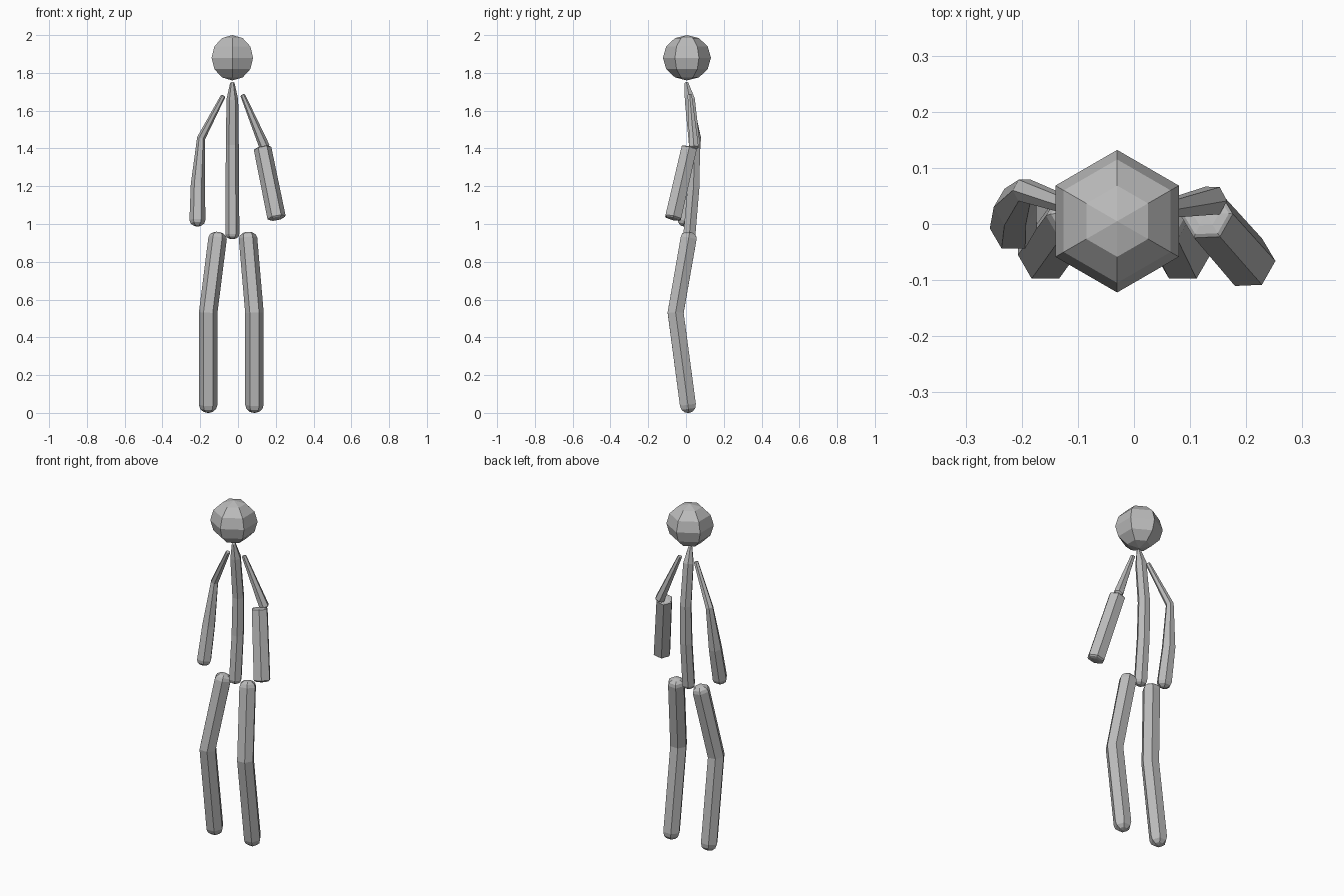
import bpy, bmesh, math
from mathutils import Vector, Matrix

if "Cube" in bpy.data.objects:
    bpy.data.objects.remove(bpy.data.objects["Cube"])

GREY = (0.5, 0.5, 0.5, 1)
mat = bpy.data.materials.new("plain grey")
mat.use_nodes = True
mat.diffuse_color = GREY
mat.node_tree.nodes["Principled BSDF"].inputs["Base Color"].default_value = GREY

SIDES = 6


def finish(name, bm):
    bmesh.ops.recalc_face_normals(bm, faces=bm.faces)
    mesh = bpy.data.meshes.new(name)
    bm.to_mesh(mesh)
    bm.free()
    mesh.materials.append(mat)
    obj = bpy.data.objects.new(name, mesh)
    bpy.context.collection.objects.link(obj)
    return obj


def limb(name, stations, start_dome=1.0, end_dome=1.0):
    """Six-sided tube through (x, y, z, radius) stations, with faceted domes."""
    pts = [Vector(s[:3]) for s in stations]
    radii = [s[3] for s in stations]
    dirs = [(b - a).normalized() for a, b in zip(pts, pts[1:])]
    tangents = [dirs[0]]
    tangents += [(a + b).normalized() for a, b in zip(dirs, dirs[1:])] + [dirs[-1]]
    rings = list(zip(pts, tangents, radii))

    # Dome rings sit 30 and 60 degrees up from each end
    def dome(p, t, r, height):
        return [(p + t * r * height * math.sin(a), t, r * math.cos(a))
                for a in (math.pi / 6, math.pi / 3)]
    head = dome(pts[0], dirs[0], radii[0], -start_dome)[::-1]
    tail = dome(pts[-1], dirs[-1], radii[-1], end_dome)
    rings = head + rings + tail

    bm = bmesh.new()
    loops = []
    for p, t, r in rings:
        u = (Vector((1, 0, 0)) - t * t.x).normalized()
        v = t.cross(u)
        angles = [2 * math.pi * i / SIDES for i in range(SIDES)]
        loops.append([bm.verts.new(p + (u * math.cos(a) + v * math.sin(a)) * r) for a in angles])
    for lo, hi in zip(loops, loops[1:]):
        for i in range(SIDES):
            j = (i + 1) % SIDES
            bm.faces.new((lo[i], lo[j], hi[j], hi[i]))
    poles = ((loops[0], pts[0] - dirs[0] * radii[0] * start_dome),
             (loops[-1], pts[-1] + dirs[-1] * radii[-1] * end_dome))
    for loop, tip in poles:
        pole = bm.verts.new(tip)
        for i in range(SIDES):
            bm.faces.new((loop[i], loop[(i + 1) % SIDES], pole))
    return finish(name, bm)


# Head: coarse faceted ball
bm = bmesh.new()
bmesh.ops.create_uvsphere(bm, u_segments=SIDES, v_segments=6, radius=1)
bmesh.ops.transform(bm, verts=bm.verts, matrix=Matrix.Translation((-0.03, 0.005, 1.88))
                    @ Matrix.Diagonal((0.127, 0.127, 0.12, 1)))
finish("head", bm)

# Spine: curved column tapering to the neck
limb("spine", [(-0.03, 0.003, 1.745, 0.012), (-0.03, 0.02, 1.66, 0.031),
               (-0.03, 0.045, 1.42, 0.034), (-0.03, 0.04, 1.2, 0.036),
               (-0.03, 0.018, 0.945, 0.037)], 0.6, 0.7)

# Legs: hip, knee, foot
for name, hip_x, foot_x in (("right_leg", -0.108, -0.158), ("left_leg", 0.053, 0.087)):
    limb(name, [(hip_x, 0.014, 0.925, 0.049), (foot_x, -0.055, 0.53, 0.049),
                (foot_x, 0.01, 0.043, 0.049)], 0.7, 0.9)

# Right arm: one bent tube widening towards the hand
limb("right_arm", [(-0.08, 0.02, 1.675, 0.013), (-0.195, 0.06, 1.455, 0.022),
                   (-0.212, 0.03, 1.21, 0.038), (-0.215, -0.008, 1.02, 0.042)], 0.5, 0.8)

# Left arm: thin upper arm and a broad blunt forearm
limb("left_upper_arm", [(0.026, 0.02, 1.68, 0.013), (0.14, 0.042, 1.41, 0.028)], 0.5, 0.5)
limb("left_forearm", [(0.13, 0.016, 1.4, 0.047), (0.204, -0.068, 1.035, 0.049)], 0.2, 0.25)
